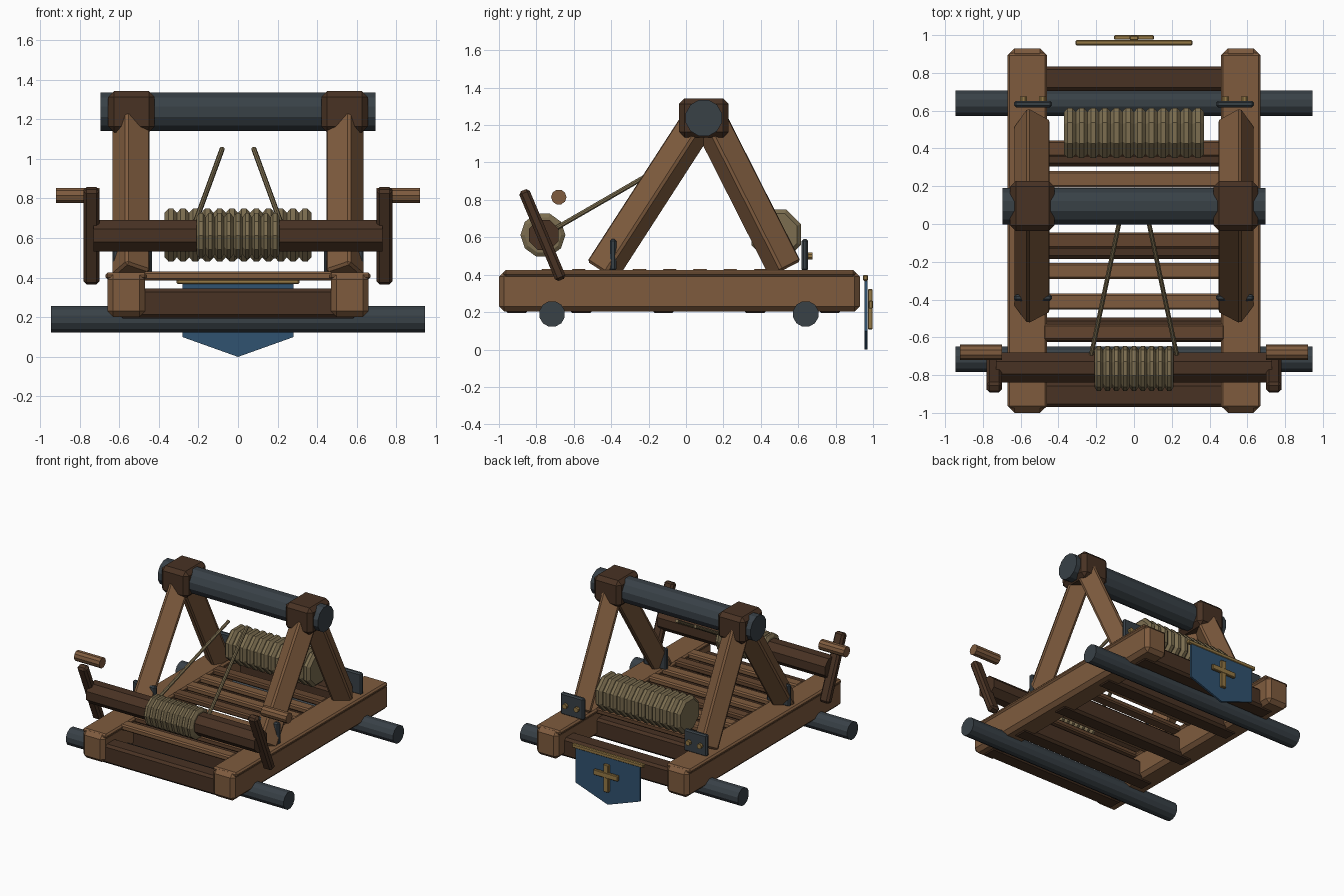
import bpy, bmesh, math
from mathutils import Matrix, Vector

if "Cube" in bpy.data.objects:
    bpy.data.objects.remove(bpy.data.objects["Cube"])


def mat(name, rgb):
    m = bpy.data.materials.new(name)
    m.diffuse_color = (*rgb, 1)
    m.use_nodes = True
    m.node_tree.nodes["Principled BSDF"].inputs["Base Color"].default_value = m.diffuse_color
    return m


WOOD = mat("oak", (0.21, 0.105, 0.048))
MID = mat("brown_oak", (0.125, 0.06, 0.028))
DARK = mat("dark_oak", (0.065, 0.032, 0.017))
IRON = mat("iron", (0.04, 0.052, 0.062))
ROPE = mat("rope", (0.2, 0.155, 0.08))
GOLD = mat("brass", (0.3, 0.19, 0.06))
BLUE = mat("blue_cloth", (0.03, 0.085, 0.16))


def finish(name, bm, m, matrix=Matrix()):
    bm.transform(matrix)
    bmesh.ops.recalc_face_normals(bm, faces=bm.faces)
    me = bpy.data.meshes.new(name)
    bm.to_mesh(me)
    bm.free()
    me.materials.append(m)
    ob = bpy.data.objects.new(name, me)
    bpy.context.collection.objects.link(ob)
    return ob


def box(name, loc, size, m, bevel=0.0, rot=Matrix()):
    bm = bmesh.new()
    bmesh.ops.create_cube(bm, size=1, matrix=Matrix.Diagonal((*size, 1)))
    if bevel:
        bmesh.ops.bevel(bm, geom=bm.edges[:], offset=bevel, segments=1, affect='EDGES')
    return finish(name, bm, m, Matrix.Translation(loc) @ rot)


def rod(name, a, b, r, m, sides=12):
    a, b = Vector(a), Vector(b)
    bm = bmesh.new()
    bmesh.ops.create_cone(bm, cap_ends=True, segments=sides, radius1=r, radius2=r, depth=(b - a).length)
    rot = (b - a).to_track_quat('Z', 'Y').to_matrix().to_4x4()
    turn = Matrix.Rotation(math.pi / sides, 4, 'Z')
    return finish(name, bm, m, Matrix.Translation((a + b) / 2) @ rot @ turn)


def coil(name, y, z, half, r, valley, turns, m, sides):
    # ridged rope winding: zigzag profile spun round the x axis
    step = 2 * half / turns
    prof = [(-half, 0)]
    for i in range(turns):
        x = -half + i * step
        prof += [(x, valley), (x + step * 0.3, r), (x + step * 0.7, r)]
    prof += [(half, valley), (half, 0)]
    bm = bmesh.new()
    vs = [bm.verts.new((x, 0, q)) for x, q in prof]
    es = [bm.edges.new(p) for p in zip(vs, vs[1:])]
    bmesh.ops.rotate(bm, verts=vs, cent=(0, 0, 0), matrix=Matrix.Rotation(math.pi / sides, 3, 'X'))
    bmesh.ops.spin(bm, geom=vs + es, cent=(0, 0, 0), axis=(1, 0, 0), angle=math.tau, steps=sides)
    bmesh.ops.remove_doubles(bm, verts=bm.verts, dist=1e-4)
    return finish(name, bm, m, Matrix.Translation((0, y, z)))


def leg(name, s, foot, top):
    # square post turned about its own length so that an edge faces outward
    a, b = Vector((s * 0.54, *foot)), Vector((s * 0.54, *top))
    w = (b - a).normalized()
    u = Vector((s, 0, 0))
    v = w.cross(u)
    if v.z < 0:
        v.negate()
    t = math.radians(45 - 13)
    p, q = u * math.cos(t) + v * math.sin(t), v * math.cos(t) - u * math.sin(t)
    rot = Matrix((p, q, w)).transposed().to_4x4()
    box(name, (a + b) / 2, (0.145, 0.145, (b - a).length), WOOD, 0.013, rot)


# base frame
for i, y in enumerate((-0.905, -0.56, -0.12, 0.37, 0.77)):
    box(f"cross_beam_{i}", (0, y, 0.27), (1.2, 0.13, 0.15), DARK, 0.018)
for i in range(8):
    m = MID if i % 3 == 1 else WOOD
    box(f"deck_slat_{i}", (0, -0.735 + i * 0.162, 0.408), (0.96, 0.085, 0.045), m, 0.01)
for i, y in enumerate((-0.716, 0.64)):
    rod(f"axle_{i}", (-0.945, y, 0.19), (0.945, y, 0.19), 0.07, IRON, 12)

# mirrored parts
for s, side in ((-1, "left"), (1, "right")):
    box(f"{side}_rail", (s * 0.565, -0.035, 0.31), (0.19, 1.93, 0.215), WOOD, 0.028)
    box(f"{side}_rail_cap", (s * 0.565, -0.035, 0.408), (0.21, 1.88, 0.035), WOOD, 0.012)
    leg(f"{side}_front_leg", s, (-0.45, 0.42), (0.08, 1.24))
    leg(f"{side}_rear_leg", s, (0.53, 0.43), (0.12, 1.24))
    box(f"{side}_top_block", (s * 0.538, 0.095, 1.238), (0.235, 0.265, 0.21), DARK, 0.03)
    # leg brackets with bolts
    for y, d, end in ((-0.39, -1, "front"), (0.635, 1, "rear")):
        box(f"{side}_{end}_bracket", (s * 0.535, y, 0.505), (0.2, 0.035, 0.17), IRON, 0.01)
        for k in (-0.05, 0.05):
            x = s * 0.535 + k
            rod(f"{side}_{end}_bolt", (x, y, 0.5), (x, y + d * 0.04, 0.5), 0.02, GOLD, 8)
    # winch crank and grip
    tilt = Matrix.Rotation(math.atan2(0.19, 0.45), 4, 'X')
    box(f"{side}_crank_arm", (s * 0.74, -0.768, 0.612), (0.08, 0.06, 0.52), DARK, 0.015, tilt)
    rod(f"{side}_crank_grip", (s * 0.7, -0.68, 0.815), (s * 0.92, -0.68, 0.815), 0.041, WOOD, 10)
    rod(f"{side}_pull_rope", (s * 0.23, -0.71, 0.64), (s * 0.08, 0.0, 1.05), 0.013, ROPE, 8)

# top beam, winch and rope bundle
rod("top_beam", (-0.695, 0.095, 1.238), (0.695, 0.095, 1.238), 0.1, IRON, 12)
rod("winch_shaft", (-0.73, -0.76, 0.612), (0.73, -0.76, 0.612), 0.086, DARK, 8)
coil("winch_rope", -0.765, 0.612, 0.21, 0.12, 0.098, 9, ROPE, 10)
coil("rope_bundle", 0.482, 0.615, 0.37, 0.144, 0.122, 12, ROPE, 8)

# rear banner
bm = bmesh.new()
outline = ((-0.28, 0.37), (0.28, 0.37), (0.28, 0.1), (0, 0), (-0.28, 0.1))
face = bm.faces.new([bm.verts.new((x, 0.955, z)) for x, z in outline])
ext = bmesh.ops.extrude_face_region(bm, geom=[face])["geom"]
bmesh.ops.translate(bm, verts=[v for v in ext if isinstance(v, bmesh.types.BMVert)], vec=(0, 0.015, 0))
finish("banner_cloth", bm, BLUE)
box("banner_rod", (0, 0.96, 0.383), (0.62, 0.028, 0.032), GOLD, 0.006)
box("banner_cross_upright", (0, 0.985, 0.215), (0.045, 0.025, 0.215), GOLD, 0.004)
box("banner_cross_arm", (0, 0.988, 0.24), (0.21, 0.023, 0.042), GOLD, 0.004)
